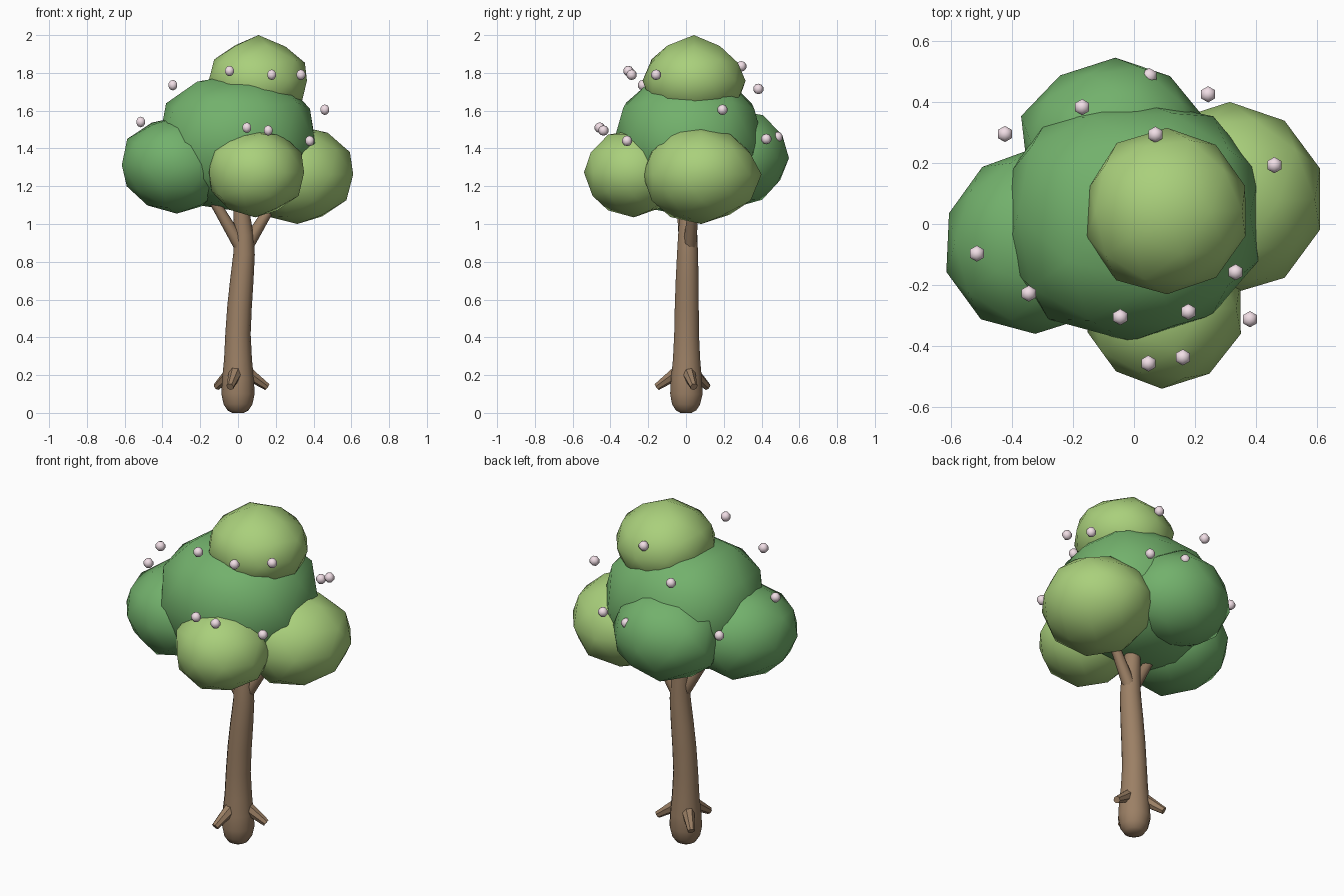
import bpy, bmesh, random
from math import sin, cos, radians, pi, copysign
from mathutils import Vector

if "Cube" in bpy.data.objects:
    bpy.data.objects.remove(bpy.data.objects["Cube"])

random.seed(4)


def material(name, rgb):
    m = bpy.data.materials.new(name)
    m.diffuse_color = (*rgb, 1)
    m.use_nodes = True
    m.node_tree.nodes["Principled BSDF"].inputs["Base Color"].default_value = m.diffuse_color
    return m


BARK = material("bark", (0.33, 0.215, 0.13))
DARK = material("dark_leaf", (0.17, 0.44, 0.15))
LIGHT = material("light_leaf", (0.40, 0.63, 0.20))
PETAL = material("petal", (0.88, 0.73, 0.79))


def finish(bm, name, mat, angle):
    bmesh.ops.recalc_face_normals(bm, faces=bm.faces[:])
    me = bpy.data.meshes.new(name)
    bm.to_mesh(me)
    bm.free()
    me.materials.append(mat)
    ob = bpy.data.objects.new(name, me)
    bpy.context.collection.objects.link(ob)
    bpy.ops.object.select_all(action='DESELECT')
    ob.select_set(True)
    bpy.context.view_layer.objects.active = ob
    bpy.ops.object.shade_smooth_by_angle(angle=radians(angle))
    return ob


def limb(name, path, sides):
    """Tapered round tube along (x, y, z, radius) points with capped ends."""
    bm = bmesh.new()
    pts = [Vector(p[:3]) for p in path]
    rings = []
    for i, p in enumerate(path):
        t = (pts[min(i + 1, len(pts) - 1)] - pts[max(i - 1, 0)]).normalized()
        u = Vector((0, 1, 0)).cross(t).normalized()
        if abs(t.y) > 0.75:
            u = Vector((1, 0, 0)).cross(t).normalized()
        v = t.cross(u)
        rings.append([bm.verts.new(pts[i] + p[3] * (u * cos(2 * pi * k / sides) + v * sin(2 * pi * k / sides)))
                      for k in range(sides)])
    for a, b in zip(rings, rings[1:]):
        for k in range(sides):
            j = (k + 1) % sides
            bm.faces.new((a[k], a[j], b[j], b[k]))
    bm.faces.new(rings[0])
    bm.faces.new(rings[-1])
    return finish(bm, name, BARK, 50)


def leaf_clump(name, lo, hi, mat, boxy=1.0, peak=1.0):
    """Irregular icosphere fitted to a box; boxy < 1 fills corners, peak > 1 points the top."""
    bm = bmesh.new()
    bmesh.ops.create_icosphere(bm, subdivisions=2, radius=1)
    for v in bm.verts:
        v.co *= random.uniform(0.96, 1.03) * (peak if v.co.z > 0.95 else 1)
    for a in range(3):
        vals = [v.co[a] for v in bm.verts]
        mn, mx = min(vals), max(vals)
        for v in bm.verts:
            c = (v.co[a] - mn) / (mx - mn) * 2 - 1
            c = copysign(abs(c) ** boxy, c)
            v.co[a] = lo[a] + (c + 1) / 2 * (hi[a] - lo[a])
    return finish(bm, name, mat, 80)


# Trunk with rounded foot and a gentle bend
limb("trunk", [
    (0, 0, 0, 0.03), (0, 0, 0.013, 0.055), (0, 0, 0.045, 0.076), (0, 0.002, 0.1, 0.088),
    (0, 0.002, 0.18, 0.084), (0, 0.003, 0.28, 0.074), (0, 0.003, 0.42, 0.067), (0.008, 0.004, 0.56, 0.065),
    (0.02, 0.006, 0.7, 0.062), (0.032, 0.008, 0.84, 0.057), (0.03, 0.009, 0.94, 0.052),
    (0.02, 0.009, 1.04, 0.045), (0.015, 0.009, 1.16, 0.04)], 14)

# Branches
limb("left_branch", [(0.015, 0.0, 0.88, 0.036), (-0.1, -0.02, 1.075, 0.028), (-0.17, -0.035, 1.19, 0.024)], 8)
limb("right_branch", [(0.05, 0.02, 0.89, 0.036), (0.145, 0.035, 1.045, 0.028), (0.23, 0.045, 1.17, 0.024)], 8)

# Roots, spaced evenly around the foot
for i, deg in enumerate((15, 135, 255)):
    c, s = cos(radians(deg)), sin(radians(deg))
    limb(f"root_{i + 1}", [(0.04 * c, 0.04 * s, 0.22, 0.038), (0.16 * c, 0.16 * s, 0.138, 0.02)], 7)

# Leaf clumps
leaf_clump("main_leaves", (-0.42, -0.385, 1.07), (0.41, 0.41, 1.79), DARK, boxy=0.87)
leaf_clump("left_leaves", (-0.615, -0.36, 1.055), (-0.03, 0.25, 1.565), DARK)
leaf_clump("back_leaves", (-0.37, -0.02, 1.09), (0.23, 0.545, 1.60), DARK)
leaf_clump("right_leaves", (0.02, -0.23, 1.0), (0.61, 0.40, 1.52), LIGHT)
leaf_clump("front_leaves", (-0.16, -0.54, 1.035), (0.35, -0.01, 1.495), LIGHT)
leaf_clump("top_leaves", (-0.155, -0.23, 1.54), (0.365, 0.315, 2.0), LIGHT, peak=1.1)

# Blossoms scattered around the crown
BLOSSOMS = [
    (-0.045, -0.305, 1.81), (0.178, -0.288, 1.79), (0.333, -0.158, 1.79), (-0.345, -0.228, 1.735),
    (0.46, 0.193, 1.605), (-0.515, -0.097, 1.54), (0.047, -0.457, 1.51), (0.16, -0.437, 1.495),
    (0.38, -0.312, 1.44), (-0.17, 0.383, 1.715), (0.243, 0.425, 1.45), (-0.423, 0.295, 1.44),
    (0.07, 0.293, 1.835), (0.05, 0.485, 1.46)]
for i, p in enumerate(BLOSSOMS):
    bm = bmesh.new()
    bmesh.ops.create_uvsphere(bm, u_segments=6, v_segments=5, radius=0.028)
    bmesh.ops.translate(bm, verts=bm.verts[:], vec=p)
    finish(bm, f"blossom_{i + 1}", PETAL, 80)
